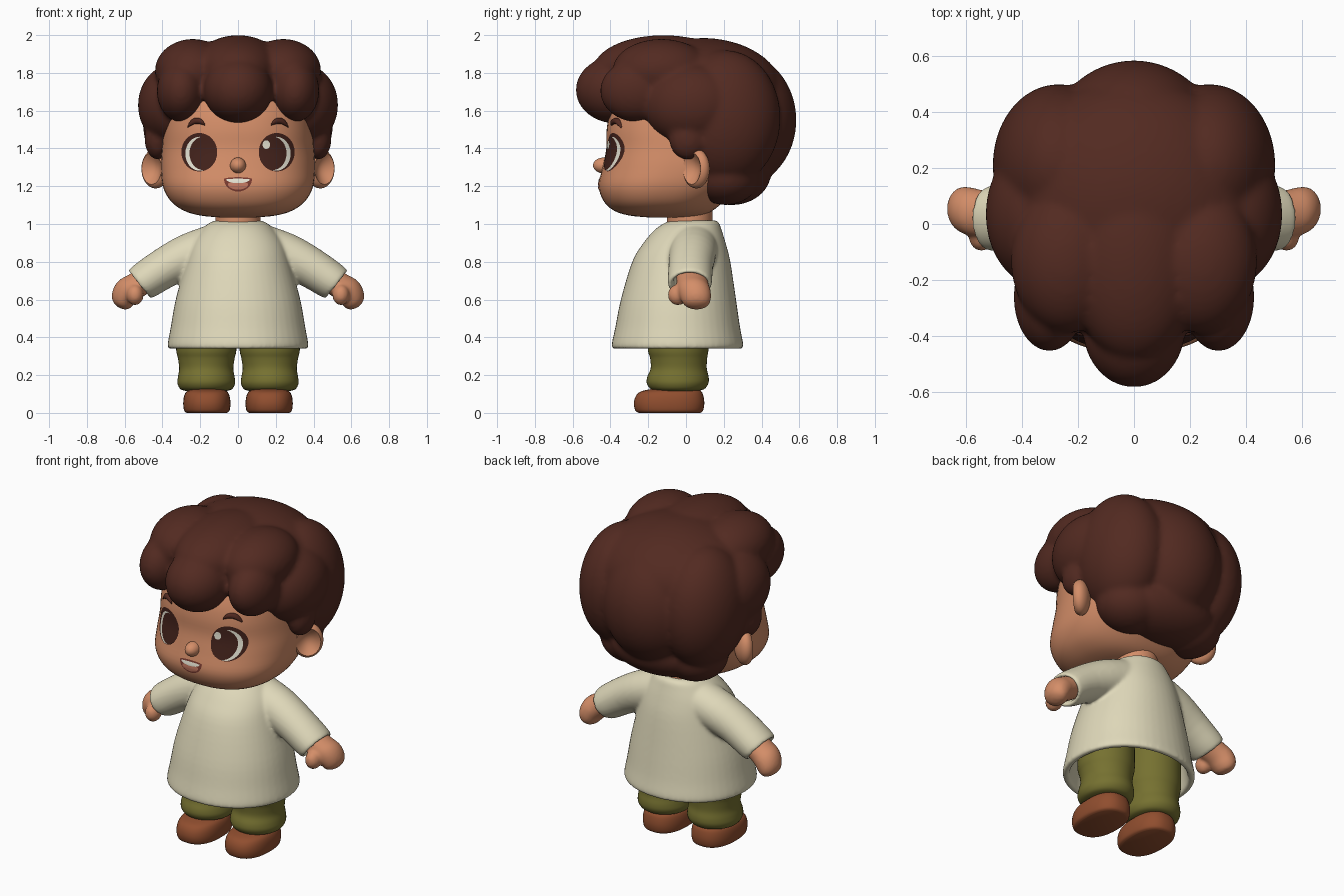
import bpy, bmesh, math
from mathutils import Vector, Matrix
from mathutils.bvhtree import BVHTree

default = bpy.data.objects.get("Cube")
if default:
    bpy.data.objects.remove(default, do_unlink=True)


def material(name, r, g, b):
    m = bpy.data.materials.new(name)
    m.use_nodes = True
    m.diffuse_color = (r, g, b, 1)
    m.node_tree.nodes["Principled BSDF"].inputs["Base Color"].default_value = (r, g, b, 1)
    return m


HAIR = material("hair_brown", .085, .023, .015)
SKIN = material("warm_skin", .66, .27, .14)
CREAM = material("cream_cloth", .74, .69, .49)
OLIVE = material("olive_cloth", .18, .165, .03)
LEATHER = material("shoe_leather", .28, .076, .028)
DARK = material("eye_dark_brown", .055, .016, .011)
WHITE = material("eye_white", .8, .78, .66)
MOUTH = material("mouth_dark_red", .2, .045, .03)
TONGUE = material("tongue_pink", .55, .19, .12)

SIDES = (("left", 1), ("right", -1))


def loft(bm, rings, side=1, power=2.0, steps=4, segs=48):
    """Skin rings of (x, y, z, rx, ry, tilt) with a smooth curve through them."""
    path = []
    for i in range(len(rings) - 1):
        a, b = Vector(rings[i]), Vector(rings[i + 1])
        before = Vector(rings[max(i - 1, 0)])
        after = Vector(rings[min(i + 2, len(rings) - 1)])
        for k in range(steps):
            t = k / steps
            ta, tb = (b - before) / 2, (after - a) / 2
            path.append(a + ta * t + (3 * (b - a) - 2 * ta - tb) * t**2
                        + (2 * (a - b) + ta + tb) * t**3)
    path.append(Vector(rings[-1]))
    loops = []
    for x, y, z, rx, ry, tilt in path:
        turn = Matrix.Rotation(math.radians(tilt), 3, "Y")
        loop = []
        for k in range(segs):
            angle = math.tau * k / segs
            c, s = math.cos(angle), math.sin(angle)
            p = turn @ Vector((rx * math.copysign(abs(c) ** (2 / power), c),
                               ry * math.copysign(abs(s) ** (2 / power), s), 0))
            loop.append(bm.verts.new((side * (x + p.x), y + p.y, z + p.z)))
        loops.append(loop)
    for lower, upper in zip(loops, loops[1:]):
        for k in range(segs):
            n = (k + 1) % segs
            bm.faces.new((lower[k], lower[n], upper[n], upper[k]))
    bm.faces.new(loops[0])
    bm.faces.new(loops[-1])


def upright(rows, x=0):
    """Rings for a vertical loft from rows of (z, front y, back y, rx)."""
    return [(x, (f + b) / 2, z, rx, (b - f) / 2, 0) for z, f, b, rx in rows]


def blob(bm, centre, radii, side=1):
    x, y, z = centre
    m = Matrix.Translation((side * x, y, z)) @ Matrix.Diagonal((*radii, 1))
    bmesh.ops.create_icosphere(bm, subdivisions=4, radius=1, matrix=m)


def finish(bm, name, mat, voxel=0, smoothing=4, solid=True):
    if solid:
        bmesh.ops.recalc_face_normals(bm, faces=bm.faces[:])
    mesh = bpy.data.meshes.new(name)
    bm.to_mesh(mesh)
    bm.free()
    mesh.materials.append(mat)
    obj = bpy.data.objects.new(name, mesh)
    bpy.context.collection.objects.link(obj)
    bpy.ops.object.select_all(action="DESELECT")
    obj.select_set(True)
    bpy.context.view_layer.objects.active = obj
    bpy.ops.object.shade_smooth_by_angle(angle=math.radians(50))
    if voxel:
        fuse = obj.modifiers.new("fuse", "REMESH")
        fuse.mode, fuse.voxel_size, fuse.use_smooth_shade = "VOXEL", voxel, True
        relax = obj.modifiers.new("relax", "SMOOTH")
        relax.factor, relax.iterations = .5, smoothing


# Head, kept as a surface for placing the face
bm = bmesh.new()
loft(bm, upright([
    (1.035, -.2, 0, .1), (1.045, -.3, .08, .2), (1.07, -.38, .14, .285),
    (1.12, -.435, .2, .355), (1.2, -.462, .28, .398), (1.3, -.442, .36, .408),
    (1.4, -.422, .4, .403), (1.5, -.42, .4, .395), (1.6, -.4, .38, .375),
    (1.7, -.35, .34, .32), (1.8, -.22, .25, .22), (1.86, -.07, .13, .1)]),
    power=2.4, segs=72)
surface = BVHTree.FromBMesh(bm)
finish(bm, "head", SKIN)


def on_face(x, z, lift):
    hit = surface.ray_cast(Vector((x, -2, z)), Vector((0, 1, 0)))[0]
    return Vector((x, hit.y - lift, z))


def plate(name, x, z, rx, rz, lift, mat, top=1, segs=32, rows=6):
    """Thin oval that follows the face; top flattens its upper half."""
    bm = bmesh.new()
    middle = bm.verts.new(on_face(x, z, lift))
    inner = None
    for row in range(1, rows + 1):
        loop = []
        for k in range(segs):
            angle = math.tau * k / segs
            up = math.sin(angle) * (top if math.sin(angle) > 0 else 1)
            loop.append(bm.verts.new(on_face(x + rx * math.cos(angle) * row / rows,
                                             z + rz * up * row / rows, lift)))
        for k in range(segs):
            n = (k + 1) % segs
            if inner:
                bm.faces.new((inner[k], loop[k], loop[n], inner[n]))
            else:
                bm.faces.new((middle, loop[k], loop[n]))
        inner = loop
    finish(bm, name, mat, solid=False)


# Eyes and brows
for label, s in SIDES:
    plate(label + "_eye_rim", s * .205, 1.38, .095, .102, .002, DARK)
    plate(label + "_eye_white", s * .203, 1.372, .076, .09, .004, WHITE)
    plate(label + "_iris", s * .185, 1.374, .072, .088, .006, DARK)
    bm = bmesh.new()
    brow = [(.176, 1.526, .005), (.193, 1.541, .014), (.224, 1.546, .016),
            (.25, 1.534, .014), (.268, 1.514, .005)]
    loft(bm, [(*on_face(x, z, .004), r, r, 90) for x, z, r in brow], s, segs=16)
    finish(bm, label + "_brow", HAIR)
plate("eye_glint", .15, 1.42, .02, .023, .008, WHITE)

# Nose and mouth
bm = bmesh.new()
blob(bm, (0, -.435, 1.31), (.042, .057, .042))
finish(bm, "nose", SKIN)
plate("mouth", 0, 1.238, .074, .066, .002, MOUTH, top=.15)
plate("tongue", 0, 1.212, .054, .03, .004, TONGUE, top=.4)
plate("teeth", 0, 1.236, .062, .02, .006, WHITE, top=.2)

# Ears: dished ovals turned outward and forward
for label, s in SIDES:
    bm = bmesh.new()
    bmesh.ops.create_uvsphere(bm, u_segments=32, v_segments=24, radius=1)
    for v in bm.verts:
        rho = math.hypot(v.co.x, v.co.y)
        if v.co.z > 0 and rho < .8:
            v.co.z -= 1.1 * (1 - (rho / .8) ** 2)
    turn = Vector((s * .66, -.75, 0)).to_track_quat("Z", "Y").to_matrix().to_4x4()
    bm.transform(Matrix.Translation((s * .436, .055, 1.293)) @ turn
                 @ Matrix.Diagonal((.088, .105, .055, 1)))
    finish(bm, label + "_ear", SKIN)

# Hair: centre lobes and paired locks fused together
bm = bmesh.new()
for centre, radii in [((0, .1, 1.62), (.47, .42, .365)),
                      ((0, .09, 1.685), (.45, .43, .3)),
                      ((0, -.372, 1.71), (.183, .212, .178)),
                      ((0, -.12, 1.82), (.24, .37, .18)),
                      ((0, .25, 1.55), (.32, .335, .37)),
                      ((0, .24, 1.27), (.35, .21, .17))]:
    blob(bm, centre, radii)
for label, s in SIDES:
    for centre, radii in [((.24, -.13, 1.81), (.2, .26, .17)),
                          ((.302, -.26, 1.705), (.128, .195, .165)),
                          ((.335, .035, 1.63), (.195, .26, .22)),
                          ((.425, .01, 1.45), (.07, .1, .11)),
                          ((.21, .21, 1.25), (.19, .18, .15)),
                          ((.27, .21, 1.56), (.235, .29, .36))]:
        blob(bm, centre, radii, s)
finish(bm, "hair", HAIR, voxel=.014, smoothing=10)

# Neck
bm = bmesh.new()
loft(bm, upright([(.94, -.1, .14, .12), (1.12, -.1, .14, .12)]))
finish(bm, "neck", SKIN)

# Tunic: hollow bell with two open sleeves, fused
bm = bmesh.new()
loft(bm, upright([
    (1.02, -.07, .155, .11), (1.007, -.11, .175, .15), (.97, -.165, .188, .19),
    (.9, -.225, .21, .24), (.8, -.285, .235, .275), (.6, -.345, .265, .33),
    (.45, -.375, .287, .357), (.36, -.394, .304, .373), (.34, -.386, .296, .365),
    (.342, -.362, .272, .341), (.37, -.352, .262, .331), (.6, -.305, .225, .285),
    (.68, -.2, .15, .2)]), power=2.1)
for label, s in SIDES:
    loft(bm, [(.08, .04, .885, .128, .13, 110), (.24, .035, .838, .12, .125, 118),
              (.38, .025, .772, .108, .118, 124), (.515, .02, .685, .097, .116, 128),
              (.515, .02, .685, .072, .09, 128), (.46, .02, .725, .068, .086, 128)],
         s, steps=3)
finish(bm, "tunic", CREAM, voxel=.009, smoothing=14)

for label, s in SIDES:
    # Forearm running into a mitten hand, with a thumb
    bm = bmesh.new()
    loft(bm, [(.38, .025, .77, .062, .08, 128), (.53, .035, .68, .07, .084, 130),
              (.583, .044, .646, .073, .086, 136), (.61, .052, .606, .066, .08, 146),
              (.622, .055, .572, .048, .062, 152), (.626, .056, .556, .018, .025, 154)], s)
    blob(bm, (.545, -.043, .625), (.045, .053, .055), s)
    finish(bm, label + "_hand", SKIN, voxel=.009, smoothing=6)

    # Trouser leg with a gathered cuff
    bm = bmesh.new()
    loft(bm, upright([
        (.115, -.14, .05, .1), (.125, -.185, .095, .135), (.155, -.207, .118, .152),
        (.19, -.205, .12, .15), (.235, -.187, .11, .143), (.29, -.19, .112, .15),
        (.36, -.202, .12, .16), (.62, -.18, .12, .15)], x=.168), s)
    finish(bm, label + "_trouser_leg", OLIVE)

    # Rounded shoe
    bm = bmesh.new()
    loft(bm, upright([
        (0, -.25, .075, .105), (.012, -.268, .09, .12), (.05, -.276, .097, .125),
        (.09, -.265, .092, .12), (.115, -.235, .08, .105), (.13, -.16, .05, .07)],
        x=.165), s, power=2.4)
    finish(bm, label + "_shoe", LEATHER)
